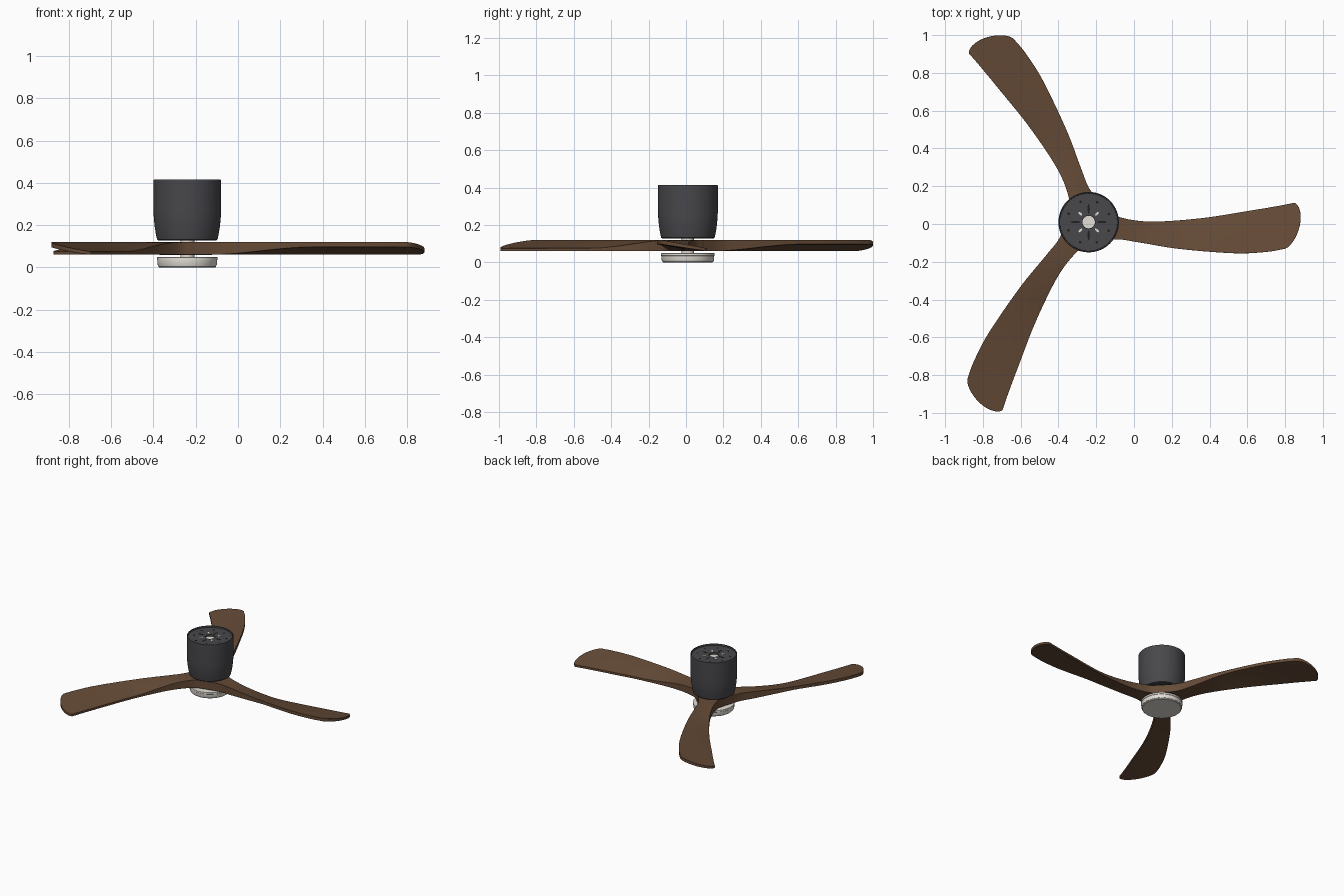
import bpy, bmesh, math
from mathutils import Vector, Matrix

if "Cube" in bpy.data.objects:
    bpy.data.objects.remove(bpy.data.objects["Cube"])

CX, CY = -0.24, 0.01  # fan axis


def mat(name, rgb):
    m = bpy.data.materials.new(name)
    m.diffuse_color = (*rgb, 1)
    m.use_nodes = True
    m.node_tree.nodes["Principled BSDF"].inputs["Base Color"].default_value = m.diffuse_color
    return m


WOOD = mat("walnut", (0.13, 0.07, 0.038))
DARK = mat("charcoal", (0.065, 0.065, 0.072))
BLACK = mat("black", (0.015, 0.015, 0.017))
PALE = mat("warm_white", (0.78, 0.74, 0.68))
LENS = mat("lens", (0.72, 0.71, 0.66))


def finish(name, bm, m, angle=30):
    bmesh.ops.remove_doubles(bm, verts=bm.verts, dist=1e-5)
    bmesh.ops.recalc_face_normals(bm, faces=bm.faces)
    me = bpy.data.meshes.new(name)
    bm.to_mesh(me)
    bm.free()
    ob = bpy.data.objects.new(name, me)
    ob.location = (CX, CY, 0)
    me.materials.append(m)
    bpy.context.collection.objects.link(ob)
    bpy.ops.object.select_all(action='DESELECT')
    ob.select_set(True)
    bpy.context.view_layer.objects.active = ob
    bpy.ops.object.shade_smooth_by_angle(angle=math.radians(angle))
    return ob


def lathe(name, profile, m, n=96):
    bm = bmesh.new()
    vs = [bm.verts.new((r, 0, z)) for r, z in profile]
    es = [bm.edges.new(p) for p in zip(vs, vs[1:])]
    bmesh.ops.spin(bm, geom=vs + es, cent=(0, 0, 0), axis=(0, 0, 1),
                   angle=2 * math.pi, steps=n)
    return finish(name, bm, m)


def pegs(name, places, z, h, m, n=16):
    """Small upright discs or slots: (radius from axis, degrees, half length, half width)."""
    bm = bmesh.new()
    for r, deg, a, b in places:
        mx = (Matrix.Rotation(math.radians(deg), 4, 'Z') @ Matrix.Translation((r, 0, z))
              @ Matrix.Diagonal((a, b, h, 1)))
        bmesh.ops.create_cone(bm, cap_ends=True, segments=n, radius1=1, radius2=1,
                              depth=1, matrix=mx)
    return finish(name, bm, m)


def catmull(pts, t):
    i = min(int(t), len(pts) - 2)
    u = t - i
    p1, p2 = pts[i], pts[i + 1]
    p0 = pts[i - 1] if i else 2 * p1 - p2
    p3 = pts[i + 2] if i + 2 < len(pts) else 2 * p2 - p1
    return 0.5 * (2 * p1 + (p2 - p0) * u + (2 * p0 - 5 * p1 + 4 * p2 - p3) * u * u
                  + (3 * p1 - p0 - 3 * p2 + p3) * u ** 3)


# motor housing: tapered cup with a recessed mounting plate
lathe("motor_housing", [
    (0, 0.128), (0.138, 0.128), (0.143, 0.132), (0.149, 0.16), (0.1545, 0.195),
    (0.158, 0.23), (0.16, 0.265), (0.16, 0.412), (0.158, 0.415), (0.153, 0.415),
    (0.152, 0.404), (0.034, 0.404), (0.034, 0.385), (0, 0.385)], DARK)

# mounting plate details
pegs("plate_holes", [(0.115, 22 + 45 * i, 0.007, 0.007) for i in range(8)], 0.4035, 0.003, BLACK)
pegs("plate_slots", [(0.07, 90 * i, 0.026, 0.006) for i in range(4)], 0.4035, 0.003, BLACK)
pegs("plate_screws", [(0.062, 45 + 90 * i, 0.013, 0.006) for i in range(4)], 0.4035, 0.004, PALE)

# central shaft, seen in the top hole and in the gaps
lathe("shaft", [(0, 0.04), (0.033, 0.04), (0.033, 0.392), (0, 0.392)], PALE, 48)

# light ring and lens below the blades
lathe("light_ring", [(0, 0.05), (0.14, 0.05), (0.143, 0.048), (0.143, 0.036), (0.141, 0.034),
                     (0.14, 0.012), (0.138, 0.008), (0.13, 0.008)], PALE)
lathe("light_lens", [(0.137, 0.01), (0.136, 0.004), (0.132, 0), (0, 0)], LENS)

# blade outline: trailing edge (high) and leading edge (low), from hub to tip
high = [Vector(p) for p in [(0.034, -0.112), (0.15, -0.092), (0.27, -0.108), (0.48, -0.142),
                            (0.77, -0.165), (0.94, -0.158), (1.035, -0.142)]]
low = [Vector(p) for p in [(0.08, 0.085), (0.15, 0.031), (0.32, 0.003), (0.59, 0.02),
                           (0.85, 0.06), (1.0, 0.085), (1.088, 0.102)]]
ROWS, COLS = 48, 16

bm = bmesh.new()
for k in range(3):
    rot = Matrix.Rotation(k * math.tau / 3, 3, 'Z')
    top, bot = [], []
    for i in range(ROWS + 1):
        t = 6 * i / ROWS
        a, b = catmull(high, t), catmull(low, t)
        w = max(0, (t - 4) / 2) ** 2
        hub = max(0, 1 - t / 0.75)
        rt, rb = [], []
        for j in range(COLS + 1):
            v = 0.5 - 0.5 * math.cos(math.pi * j / COLS)
            p = a.lerp(b, v)
            # first row bends in to the axis so the three blades join
            p -= (a + b) / 2 * hub * (1 - abs(2 * v - 1))
            p.x += 0.056 * w * (4 * v * (1 - v)) ** 0.6
            f = min(1, max(0, (p.x - 0.1) / 0.5))
            f = f * f * (3 - 2 * f)
            rt.append(bm.verts.new(rot @ Vector((p.x, p.y, 0.12 - 0.044 * f * v))))
            rb.append(bm.verts.new(rot @ Vector((p.x, p.y, 0.06 + 0.037 * f * (1 - v)))))
        top.append(rt)
        bot.append(rb)
    for i in range(ROWS):
        for j in range(COLS):
            for g in (top, bot):
                bm.faces.new((g[i][j], g[i + 1][j], g[i + 1][j + 1], g[i][j + 1]))
        for j in (0, COLS):
            bm.faces.new((top[i][j], top[i + 1][j], bot[i + 1][j], bot[i][j]))
    for j in range(COLS):
        bm.faces.new((top[-1][j], top[-1][j + 1], bot[-1][j + 1], bot[-1][j]))
blades = finish("blades", bm, WOOD, 35)
bev = blades.modifiers.new("edge_round", 'BEVEL')
bev.width = 0.003
bev.segments = 2
bev.angle_limit = math.radians(50)
